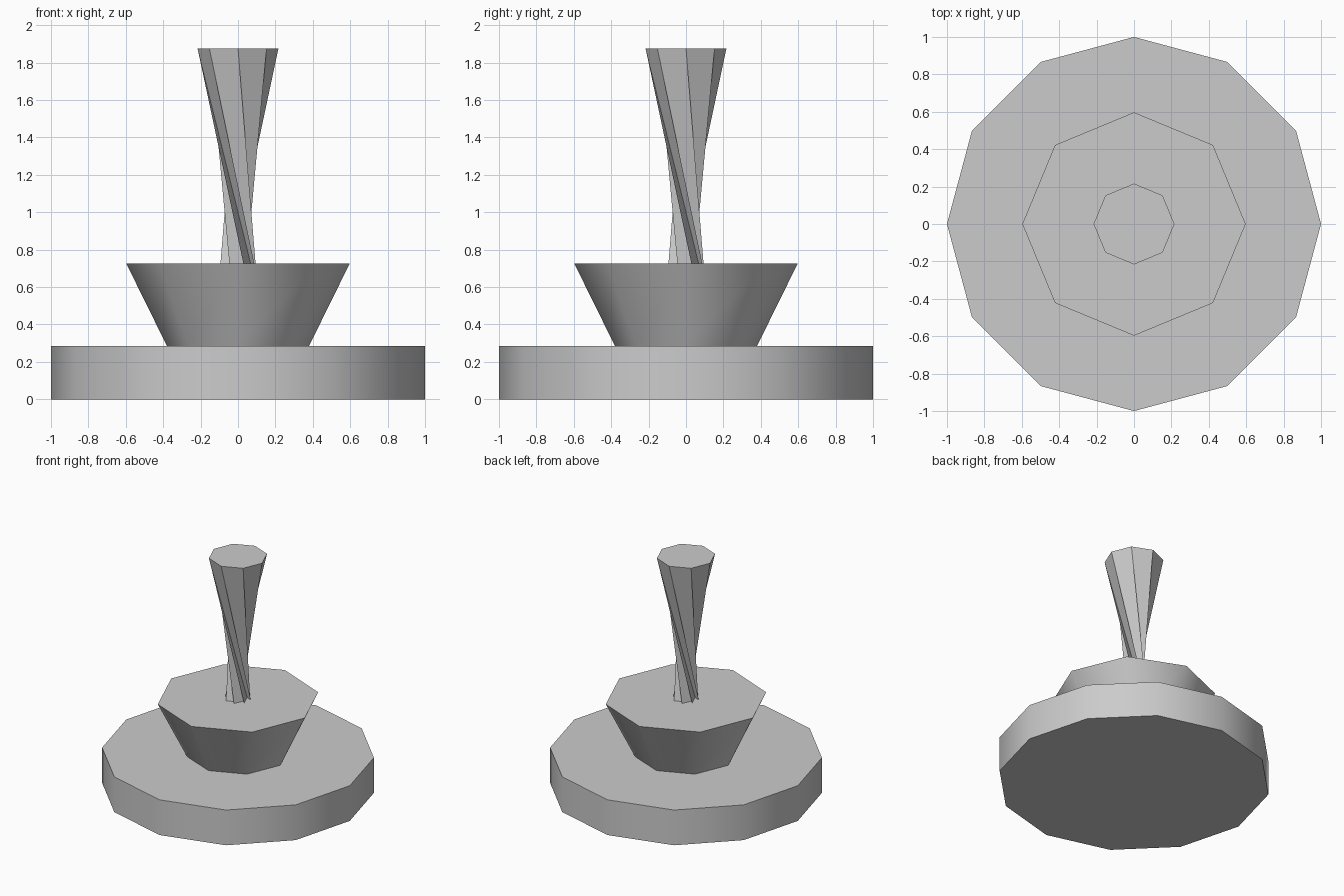
import bpy
import bmesh
from math import cos, sin, pi, radians

if "Cube" in bpy.data.objects:
    bpy.data.objects.remove(bpy.data.objects["Cube"])


def frustum(name, sides, r_bottom, r_top, z_bottom, z_top, twist=0.0):
    """Capped n-sided frustum; twist turns the bottom ring and folds the sides."""
    bm = bmesh.new()

    def ring(r, z, turn):
        return [bm.verts.new((r * cos(2 * pi * i / sides + turn),
                              r * sin(2 * pi * i / sides + turn), z))
                for i in range(sides)]

    low, high = ring(r_bottom, z_bottom, twist), ring(r_top, z_top, 0)
    bm.faces.new(high)
    bm.faces.new(low[::-1])
    for i in range(sides):
        j = (i + 1) % sides
        if twist:
            bm.faces.new((low[i], low[j], high[i]))
            bm.faces.new((low[j], high[j], high[i]))
        else:
            bm.faces.new((low[i], low[j], high[j], high[i]))
    mesh = bpy.data.meshes.new(name)
    bm.to_mesh(mesh)
    bm.free()
    obj = bpy.data.objects.new(name, mesh)
    bpy.context.collection.objects.link(obj)
    bpy.ops.object.select_all(action='DESELECT')
    obj.select_set(True)
    bpy.context.view_layer.objects.active = obj
    bpy.ops.object.shade_smooth_by_angle(angle=radians(50))
    return obj


# Wide twelve-sided base disc
frustum("base", 12, 1.0, 1.0, 0.0, 0.285)
# Flared eight-sided collar
frustum("collar", 8, 0.38, 0.597, 0.285, 0.725)
# Twisted stem, its foot sunk inside the collar
frustum("twisted_stem", 8, 0.19, 0.216, 0.23, 1.875, twist=radians(135))
